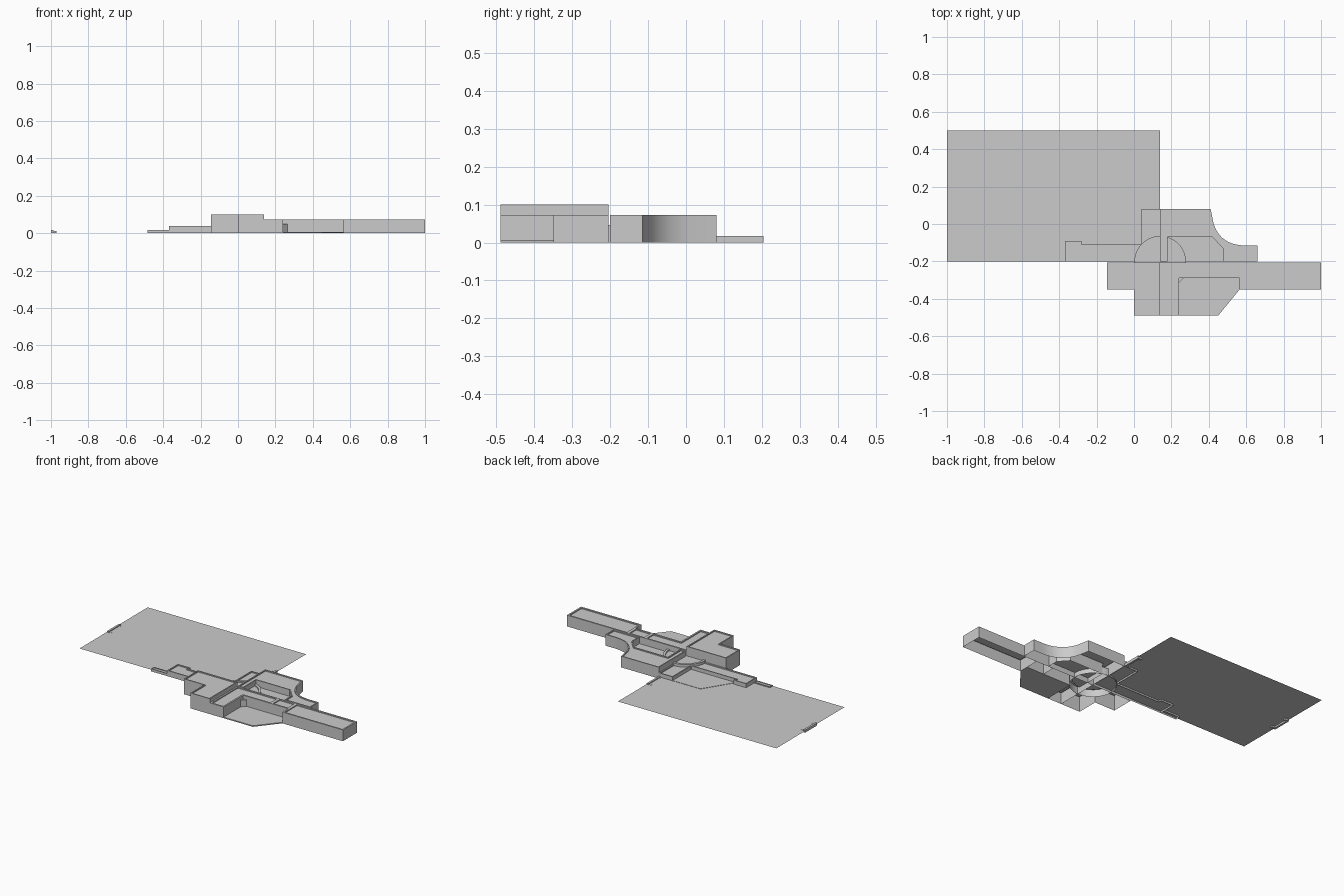
import bpy, bmesh, math
from mathutils import Vector

cube = bpy.data.objects.get("Cube")
if cube:
    bpy.data.objects.remove(cube, do_unlink=True)

grey = bpy.data.materials.new("light_grey")
grey.use_nodes = True
grey.diffuse_color = (0.6, 0.6, 0.6, 1)
grey.node_tree.nodes["Principled BSDF"].inputs["Base Color"].default_value = (0.6, 0.6, 0.6, 1)


def finish(bm, name):
    mesh = bpy.data.meshes.new(name)
    bm.to_mesh(mesh)
    bm.free()
    mesh.materials.append(grey)
    obj = bpy.data.objects.new(name, mesh)
    bpy.context.collection.objects.link(obj)
    bpy.ops.object.select_all(action='DESELECT')
    obj.select_set(True)
    bpy.context.view_layer.objects.active = obj
    bpy.ops.object.shade_smooth_by_angle(angle=math.radians(25))
    return obj


def block(name, outline, top, rim=0.007, drop=0.007, base=0.0, closed=False):
    """Walls under a flat roof; the roof is sunk behind a parapet if rim > 0."""
    bm = bmesh.new()
    roof = bm.faces.new([bm.verts.new((x, y, top)) for x, y in outline])
    roof.normal_update()
    if roof.normal.z < 0:
        roof.normal_flip()
    if top > base:
        ext = bmesh.ops.extrude_edge_only(bm, edges=list(roof.edges))["geom"]
        low = [g for g in ext if isinstance(g, bmesh.types.BMVert)]
        bmesh.ops.translate(bm, verts=low, vec=(0, 0, base - top))
        if closed:
            rim_edges = [e for e in bm.edges if e.is_boundary]
            bmesh.ops.contextual_create(bm, geom=rim_edges)
        bmesh.ops.recalc_face_normals(bm, faces=bm.faces)
        bm.normal_update()
        if roof.normal.z < 0:
            bmesh.ops.reverse_faces(bm, faces=bm.faces)
    if rim:
        bmesh.ops.inset_region(bm, faces=[roof], thickness=rim, use_even_offset=True)
        ext = bmesh.ops.extrude_face_region(bm, geom=[roof])["geom"]
        sunk = [g for g in ext if isinstance(g, bmesh.types.BMVert)]
        if roof.is_valid:
            bm.faces.remove(roof)
        bmesh.ops.translate(bm, verts=sunk, vec=(0, 0, -drop))
    return finish(bm, name)


def rect(x0, x1, y0, y1):
    return [(x0, y0), (x1, y0), (x1, y1), (x0, y1)]


def bend(a, c, b, steps=12):
    """Quadratic curve from a to b pulled towards c."""
    a, b, c = Vector(a), Vector(b), Vector(c)
    pts = []
    for i in range(steps + 1):
        t = i / steps
        pts.append(tuple(a * (1 - t) ** 2 + c * 2 * t * (1 - t) + b * t * t))
    return pts


HALL, TALL, LOW = 0.1, 0.073, 0.037

# Playing field and the thin paved corner on it
block("field", rect(-1, 0.14, -0.2, 0.5), 0.011, rim=0, base=0.011)
block("paving", [(-0.28, -0.11), (0.04, -0.11), (0.04, 0.08), (-0.16, 0.08)],
      0.0135, rim=0, base=0.0115)

# Stepped goals at both ends of the field
for side, edge, sign in (("left", 0.14, -1), ("right", -1, 1)):
    back = sorted((edge, edge + sign * 0.013))
    front = sorted((edge, edge + sign * 0.03))
    block(side + "_goal_back", rect(*back, 0.08, 0.205), 0.017, rim=0, closed=True)
    block(side + "_goal_base", rect(*front, 0.08, 0.093), 0.012, rim=0, closed=True)
    block(side + "_goal_side", rect(*front, 0.192, 0.205), 0.012, rim=0, closed=True)

# Main hall
block("main_hall", [(0, -0.49), (0.14, -0.49), (0.14, -0.205), (-0.145, -0.205),
                    (-0.145, -0.35), (0, -0.35)], HALL)

# Corner wing, link and long wing along the front
block("corner_wing", [(0.14, -0.49), (0.24, -0.49), (0.24, -0.29), (0.44, -0.29),
                      (0.44, -0.205), (0.14, -0.205)], TALL, rim=0.01)
block("link_wing", rect(0.44, 0.565, -0.29, -0.205), TALL, rim=0.01)
block("long_wing", rect(0.565, 1, -0.35, -0.205), TALL, rim=0.01)

# Front court slab with its corner post
block("front_court", [(0.24, -0.49), (0.45, -0.49), (0.565, -0.35), (0.565, -0.29),
                      (0.24, -0.29)], 0.007, rim=0, closed=True)
block("court_post", [(0.24, -0.315), (0.265, -0.29), (0.24, -0.29)], 0.05, rim=0)

# Rear wing wrapped around a sunken court, with a curved outer wall
curve = bend((0.425, 0.005), (0.46, -0.115), (0.6, -0.115))
block("rear_wing", [(0.14, -0.2), (0.14, 0.08), (0.41, 0.08)] + curve +
      [(0.66, -0.115), (0.66, -0.2), (0.475, -0.2), (0.475, -0.13), (0.42, -0.07),
       (0.18, -0.07), (0.18, -0.2)], TALL)
block("rear_court", [(0.18, -0.2), (0.475, -0.2), (0.475, -0.13), (0.42, -0.07),
                     (0.18, -0.07)], 0.03, rim=0, base=0.03)

# Low side wing and its end step
block("side_wing", [(-0.37, -0.2), (0.14, -0.2), (0.14, 0.08), (0.04, 0.08),
                    (0.04, -0.11), (-0.28, -0.11), (-0.28, -0.09), (-0.37, -0.09)], LOW)
block("side_step", rect(-0.485, -0.37, -0.2, -0.17), 0.017, rim=0.004, drop=0.004)

# Round drum where the wings meet
drum = [(0.14 + 0.138 * math.cos(a * math.tau / 48), -0.202 + 0.138 * math.sin(a * math.tau / 48))
        for a in range(48)]
block("round_drum", drum, 0.047, rim=0.016, drop=0.008)
